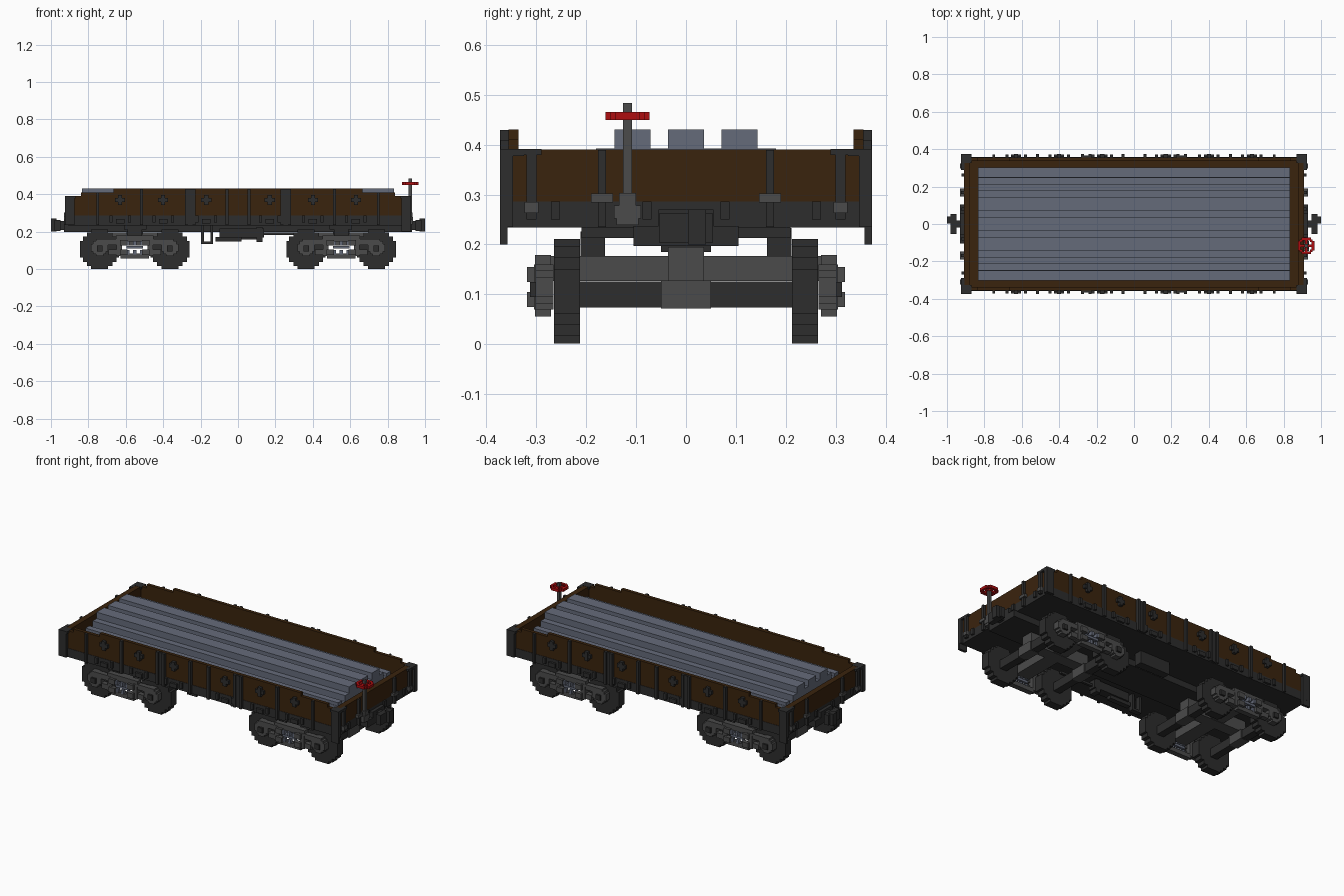
import bpy
import bmesh
from mathutils import Vector

cube = bpy.data.objects.get("Cube")
if cube:
    bpy.data.objects.remove(cube, do_unlink=True)


def material(name, red, green, blue):
    mat = bpy.data.materials.new(name)
    mat.use_nodes = True
    color = (red, green, blue, 1)
    mat.diffuse_color = color
    bsdf = mat.node_tree.nodes["Principled BSDF"]
    bsdf.inputs["Base Color"].default_value = color
    bsdf.inputs["Roughness"].default_value = 0.8
    return mat


black = material("frame black", 0.026, 0.026, 0.026)
grey = material("iron grey", 0.07, 0.07, 0.07)
brown = material("board brown", 0.042, 0.017, 0.004)
slate = material("slate steel", 0.13, 0.147, 0.195)
red = material("brake red", 0.42, 0.004, 0.005)


def finish(name, bm, mat):
    bmesh.ops.recalc_face_normals(bm, faces=bm.faces)
    mesh = bpy.data.meshes.new(name)
    bm.to_mesh(mesh)
    bm.free()
    mesh.materials.append(mat)
    obj = bpy.data.objects.new(name, mesh)
    bpy.context.collection.objects.link(obj)
    return obj


def boxes(name, mat, specs, mirror=""):
    """Join boxes given as (center, size); mirror copies them across x and/or y."""
    bm = bmesh.new()
    xs = (1, -1) if "x" in mirror else (1,)
    ys = (1, -1) if "y" in mirror else (1,)
    for center, size in specs:
        for sx in xs:
            for sy in ys:
                verts = bmesh.ops.create_cube(bm, size=1)["verts"]
                for v in verts:
                    v.co = Vector((v.co.x * size[0] + center[0] * sx,
                                   v.co.y * size[1] + center[1] * sy,
                                   v.co.z * size[2] + center[2]))
    return finish(name, bm, mat)


def block(name, mat, center, size, mirror=""):
    return boxes(name, mat, [(center, size)], mirror)


def stepped_disc(name, mat, center, steps, depth, upright=True):
    """Blocky round plate: a stepped outline extruded along y (upright) or z."""
    quarter = []
    for i, (a, b) in enumerate(steps):
        quarter.append((a, b))
        if i + 1 < len(steps):
            quarter.append((steps[i + 1][0], b))
    outline = quarter + [(-a, b) for a, b in reversed(quarter)]
    outline += [(-a, -b) for a, b in quarter] + [(a, -b) for a, b in reversed(quarter)]
    bm = bmesh.new()
    if upright:
        points = [Vector((a, -depth / 2, b)) for a, b in outline]
        push = Vector((0, depth, 0))
    else:
        points = [Vector((a, b, -depth / 2)) for a, b in outline]
        push = Vector((0, 0, depth))
    face = bm.faces.new([bm.verts.new(p + Vector(center)) for p in points])
    moved = bmesh.ops.extrude_face_region(bm, geom=[face])["geom"]
    bmesh.ops.translate(bm, vec=push,
                        verts=[g for g in moved if isinstance(g, bmesh.types.BMVert)])
    return finish(name, bm, mat)


# Underframe
block("deck_frame", black, (0, 0, 0.26), (1.82, 0.716, 0.052))
block("center_sill", black, (0, 0, 0.217), (1.86, 0.21, 0.04))
block("bolster", black, (0.55, 0, 0.225), (0.12, 0.42, 0.025), "x")
block("floor", brown, (0, 0, 0.287), (1.78, 0.69, 0.012))

# Brown side and end boards, stepping down toward the ends
wall_y = 0.346
boxes("side_wall", brown, [((0, wall_y, 0.338), (1.82, 0.02, 0.104)),
                           ((0, wall_y, 0.4), (1.68, 0.02, 0.02)),
                           ((0, wall_y, 0.42), (1.33, 0.02, 0.02))], "y")
block("end_wall", brown, (0.893, 0, 0.338), (0.034, 0.672, 0.104), "x")

# Corner irons
boxes("corner_post", black, [((0.9, 0.364, 0.312), (0.05, 0.018, 0.154)),
                             ((0.917, 0.36, 0.312), (0.016, 0.026, 0.154)),
                             ((0.897, 0.349, 0.384), (0.056, 0.048, 0.014))], "xy")
for side in (1, -1):
    block("step_iron", black, (side * 0.9, -side * 0.365, 0.22), (0.05, 0.015, 0.04))

# Stakes, cross plates and tabs along the sides
rib_y = 0.364
stakes = [((x, rib_y, 0.332), (0.016, 0.018, 0.194)) for x in (0.06, 0.235, 0.275, 0.515)]
stakes.append(((0.75, rib_y, 0.322), (0.012, 0.016, 0.174)))
stakes.append(((0.255, 0.361, 0.332), (0.05, 0.01, 0.19)))
boxes("side_stake", black, stakes, "xy")
plates, tabs = [], []
for x in (0.17, 0.4, 0.63):
    plates.append(((x, rib_y, 0.37), (0.054, 0.014, 0.022)))
    plates.append(((x, rib_y, 0.37), (0.022, 0.018, 0.054)))
    for offset in (-0.05, 0.05):
        tabs.append(((x + offset, rib_y, 0.268), (0.016, 0.014, 0.036)))
    tabs.append(((x, rib_y, 0.255), (0.045, 0.014, 0.025)))
boxes("cross_plate", black, plates, "xy")
boxes("sill_tab", black, tabs, "xy")

# End stakes and brackets
boxes("end_stake", black, [((0.917, 0.168, 0.312), (0.016, 0.016, 0.154)),
                           ((0.917, 0.31, 0.32), (0.016, 0.02, 0.14)),
                           ((0.915, 0.31, 0.385), (0.018, 0.04, 0.012)),
                           ((0.914, 0.078, 0.268), (0.014, 0.018, 0.036)),
                           ((0.914, 0.262, 0.268), (0.014, 0.018, 0.036))], "xy")
boxes("end_bracket", grey, [((0.92, 0.168, 0.293), (0.02, 0.044, 0.018)),
                            ((0.92, 0.31, 0.274), (0.02, 0.028, 0.022))], "xy")

# Couplers
boxes("coupler", black, [((0.945, 0, 0.233), (0.07, 0.036, 0.05)),
                         ((0.965, 0, 0.233), (0.03, 0.106, 0.06)),
                         ((0.985, 0.022, 0.235), (0.03, 0.036, 0.07)),
                         ((0.92, 0, 0.24), (0.02, 0.11, 0.06))], "x")

# Steel plank load: stepped stack with three raised planks
load_length = 1.67
for name, half, top in (("lower", 0.303, 0.32), ("middle", 0.25, 0.356), ("upper", 0.18, 0.392)):
    block(name + "_planks", slate, (0, 0, (top + 0.29) / 2), (load_length, half * 2, top - 0.29))
for y in (-0.107, 0, 0.107):
    block("raised_plank", slate, (0, y, 0.41), (load_length, 0.072, 0.04))
block("outer_plank", slate, (0, 0.23, 0.345), (load_length, 0.036, 0.06), "y")

# Hand brake
brake_x, brake_y = 0.92, -0.117
block("brake_shaft", grey, (brake_x, brake_y, 0.363), (0.018, 0.018, 0.242))
boxes("brake_bracket", grey, [((brake_x, brake_y, 0.265), (0.03, 0.054, 0.026)),
                              ((brake_x, brake_y, 0.29), (0.026, 0.034, 0.026)),
                              ((brake_x, brake_y, 0.246), (0.024, 0.044, 0.014))])
rim = []
for s in (-1, 1):
    rim.append(((brake_x + s * 0.037, brake_y, 0.458), (0.014, 0.05, 0.016)))
    rim.append(((brake_x, brake_y + s * 0.037, 0.458), (0.05, 0.014, 0.016)))
    for t in (-1, 1):
        rim.append(((brake_x + s * 0.027, brake_y + t * 0.027, 0.458), (0.014, 0.014, 0.016)))
rim.append(((brake_x, brake_y, 0.458), (0.08, 0.014, 0.014)))
rim.append(((brake_x, brake_y, 0.458), (0.014, 0.08, 0.014)))
boxes("brake_wheel", red, rim)

# Two trucks, each with two axles
wheel_steps = [(0.105, 0.045), (0.09, 0.068), (0.068, 0.09), (0.045, 0.105)]
box_steps = [(0.045, 0.02), (0.034, 0.034), (0.02, 0.045)]
axle_z = 0.106
for truck_x in (-0.552, 0.552):
    for axle_x in (truck_x - 0.188, truck_x + 0.188):
        block("axle", black, (axle_x, 0, 0.1), (0.045, 0.44, 0.052))
        block("axle_gear", grey, (axle_x, 0, 0.1), (0.06, 0.1, 0.056))
        for side in (-1, 1):
            stepped_disc("wheel", black, (axle_x, side * 0.239, axle_z), wheel_steps, 0.052)
            stepped_disc("journal_box", grey, (axle_x, side * 0.284, 0.115), box_steps, 0.036)
            block("journal_cap", black, (axle_x, side * 0.305, 0.11), (0.03, 0.016, 0.03))
    block("truck_beam", grey, (truck_x, 0, 0.16), (0.4, 0.072, 0.07))
    block("truck_bolster", grey, (truck_x, 0, 0.152), (0.09, 0.56, 0.05))
    block("truck_pivot", black, (truck_x, 0, 0.2), (0.09, 0.1, 0.03))
    block("side_bearer", black, (truck_x, 0.187, 0.198), (0.08, 0.05, 0.056), "y")
    frame_y = 0.287
    parts = [((truck_x, frame_y, 0.163), (0.2, 0.032, 0.032)),
             ((truck_x, frame_y, 0.069), (0.15, 0.032, 0.026))]
    for s in (-1, 1):
        parts.append(((truck_x + s * 0.125, frame_y, 0.145), (0.09, 0.03, 0.03)))
        parts.append(((truck_x + s * 0.105, frame_y, 0.09), (0.07, 0.03, 0.03)))
        parts.append(((truck_x + s * 0.083, frame_y, 0.115), (0.03, 0.036, 0.09)))
        parts.append(((truck_x + s * 0.06, 0.306, 0.14), (0.04, 0.026, 0.03)))
        parts.append(((truck_x + s * 0.06, 0.306, 0.09), (0.04, 0.026, 0.03)))
    boxes("truck_side_frame", grey, parts, "y")
    springs = []
    for s in (-1, 0, 1):
        springs.append(((truck_x + s * 0.036, 0.295, 0.09), (0.018, 0.02, 0.024)))
        springs.append(((truck_x + s * 0.036, 0.295, 0.138), (0.018, 0.04, 0.024)))
    springs.append(((truck_x, 0.295, 0.116), (0.09, 0.02, 0.014)))
    boxes("truck_spring", slate, springs, "y")

# Brake gear under the floor
boxes("brake_cylinder", black, [((0.02, -0.187, 0.193), (0.24, 0.05, 0.05)),
                                ((-0.05, -0.187, 0.16), (0.14, 0.03, 0.024)),
                                ((0.115, -0.187, 0.185), (0.03, 0.05, 0.08))])
boxes("brake_hanger", black, [((-0.19, -0.187, 0.183), (0.014, 0.03, 0.1)),
                              ((-0.14, -0.187, 0.183), (0.014, 0.03, 0.1)),
                              ((-0.165, -0.187, 0.14), (0.064, 0.03, 0.014))])
block("brake_rod", black, (0.24, -0.187, 0.188), (0.24, 0.014, 0.014))
block("air_tank", black, (0.03, 0.187, 0.195), (0.2, 0.05, 0.075))
